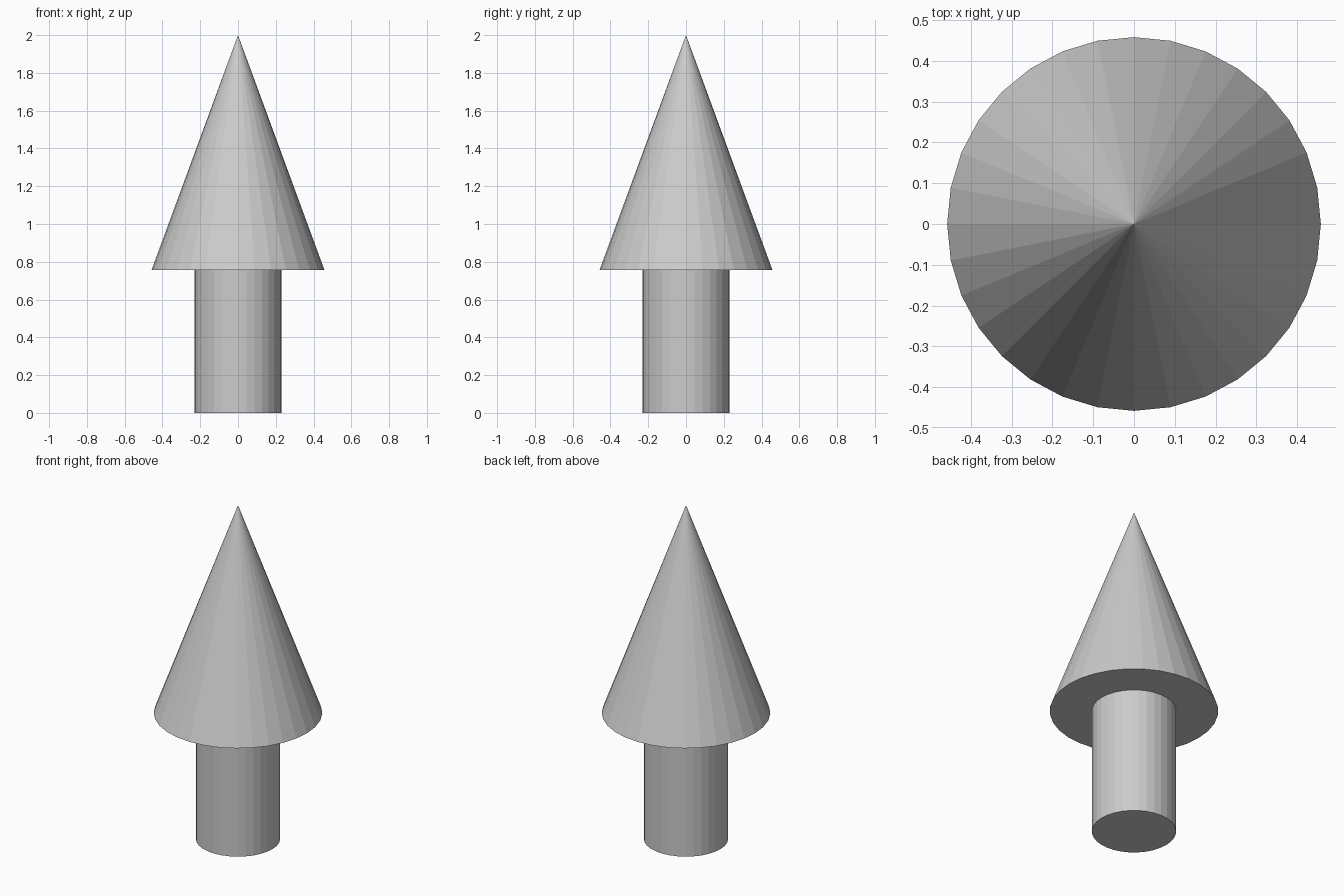
import bpy

if "Cube" in bpy.data.objects:
    bpy.data.objects.remove(bpy.data.objects["Cube"])

SIDES = 32
TRUNK_RADIUS, TRUNK_HEIGHT = 0.229, 0.756
CROWN_RADIUS, TOP = 0.458, 2.0

# Straight round trunk standing on the ground
bpy.ops.mesh.primitive_cylinder_add(
    vertices=SIDES, radius=TRUNK_RADIUS, depth=TRUNK_HEIGHT,
    location=(0, 0, TRUNK_HEIGHT / 2))
bpy.context.object.name = "trunk"

# Pointed cone crown resting on the trunk
crown_height = TOP - TRUNK_HEIGHT
bpy.ops.mesh.primitive_cone_add(
    vertices=SIDES, radius1=CROWN_RADIUS, radius2=0, depth=crown_height,
    location=(0, 0, TRUNK_HEIGHT + crown_height / 2))
bpy.context.object.name = "crown"
